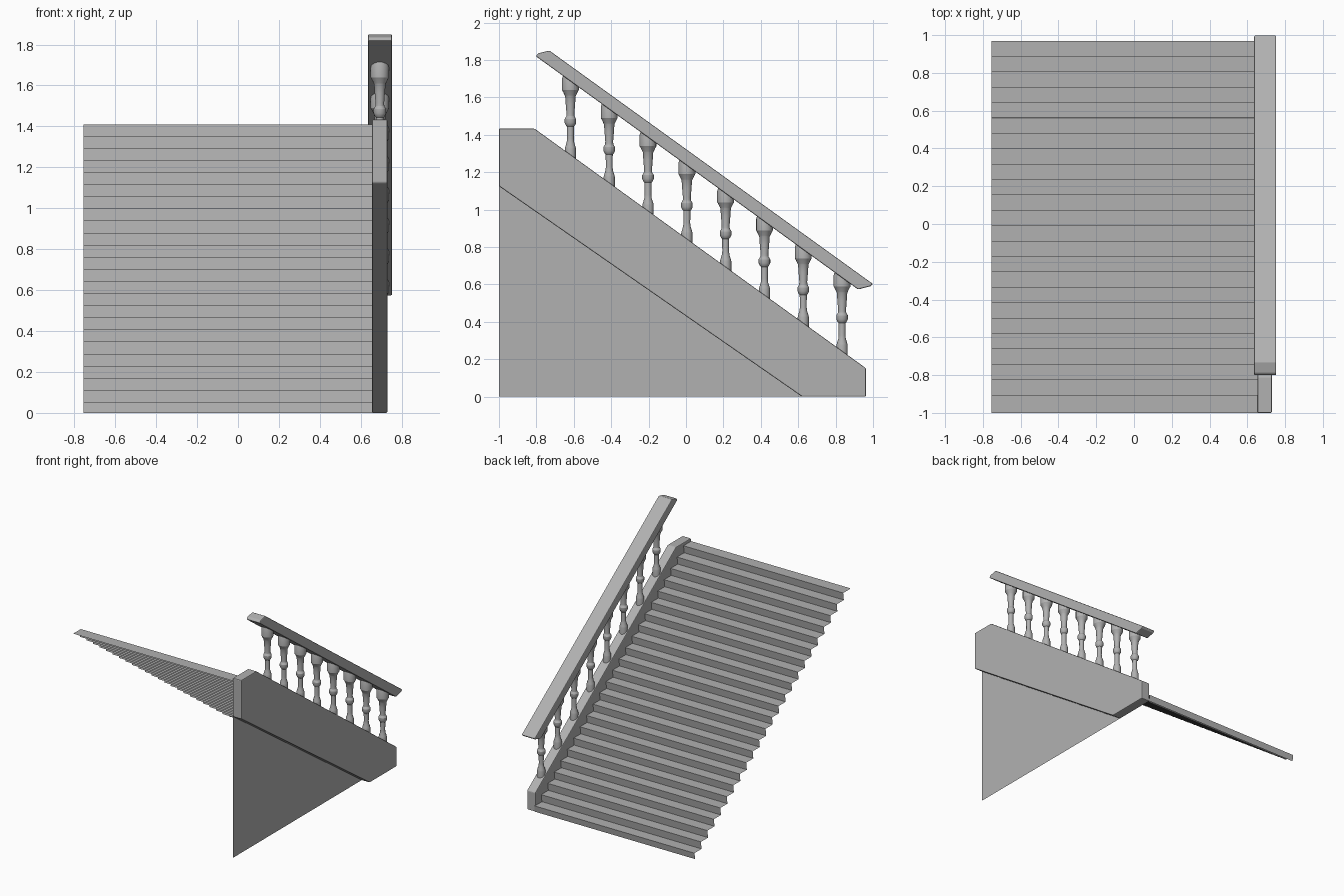
import bpy, bmesh, math

if "Cube" in bpy.data.objects:
    bpy.data.objects.remove(bpy.data.objects["Cube"])

SLOPE = 0.723          # rise over run of the whole flight
RAIL_X = 0.693         # centre line of stringer, balusters and handrail

stone = bpy.data.materials.new("dark_grey")
stone.diffuse_color = (0.44, 0.44, 0.44, 1)
stone.use_nodes = True
stone.node_tree.nodes["Principled BSDF"].inputs["Base Color"].default_value = stone.diffuse_color


def finish(name, bm):
    bmesh.ops.recalc_face_normals(bm, faces=bm.faces)
    me = bpy.data.meshes.new(name)
    bm.to_mesh(me)
    bm.free()
    me.materials.append(stone)
    ob = bpy.data.objects.new(name, me)
    bpy.context.collection.objects.link(ob)
    return ob


def prism(name, outline, x0, x1, bevel):
    """Extrude a (y, z) outline along x and soften its edges."""
    bm = bmesh.new()
    face = bm.faces.new([bm.verts.new((x0, y, z)) for y, z in outline])
    ext = bmesh.ops.extrude_face_region(bm, geom=[face])
    for v in ext["geom"]:
        if isinstance(v, bmesh.types.BMVert):
            v.co.x = x1
    ob = finish(name, bm)
    mod = ob.modifiers.new("soft_edges", "BEVEL")
    mod.width = bevel
    mod.segments = 2
    return ob


# Steps: one folded sheet, open underneath, risers leaning slightly back
path = []
for i in range(24):
    nose_y, top_z = 0.97 - 0.0815 * i, 0.05 + 0.0591 * i
    path += [(nose_y - 0.008, max(0, top_z - 0.0591)), (nose_y, top_z)]
path.append((-1.0, path[-1][1]))
bm = bmesh.new()
rows = [[bm.verts.new((x, y, z)) for x in (-0.754, 0.66)] for y, z in path]
for a, b in zip(rows, rows[1:]):
    bm.faces.new((a[0], a[1], b[1], b[0]))
finish("steps", bm)

# Sloping side stringer
prism("stringer", [(-1, 1.433), (-0.81, 1.433), (0.962, 0.152), (0.962, 0),
                   (0.62, 0), (-1, 1.125)], 0.655, 0.73, 0.006)

# Thin triangular wall panel under the stringer, flush with its inner side
bm = bmesh.new()
bm.faces.new([bm.verts.new((0.658, y, z))
              for y, z in ((-1, 0), (0.63, 0), (-1, 1.135))])
finish("side_panel", bm)

# Handrail with blunt shaped ends
prism("handrail", [(-0.803, 1.82), (-0.79, 1.836), (-0.73, 1.85), (1.0, 0.602),
                   (0.985, 0.59), (0.92, 0.573)],
      RAIL_X - 0.058, RAIL_X + 0.06, 0.006)

# Turned balusters: (radius, height above the stringer)
profile = [(0.030, -0.03), (0.030, 0.03), (0.028, 0.04), (0.020, 0.065),
           (0.018, 0.085), (0.019, 0.15), (0.024, 0.155), (0.031, 0.170),
           (0.031, 0.190), (0.022, 0.205), (0.021, 0.22), (0.025, 0.27),
           (0.028, 0.312), (0.031, 0.318), (0.040, 0.337), (0.045, 0.345),
           (0.045, 0.405), (0.037, 0.43)]
SIDES = 16
for i in range(8):
    y = -0.618 + 0.2075 * i
    base = 1.433 - SLOPE * (y + 0.81)
    bm = bmesh.new()
    rings = [[bm.verts.new((RAIL_X + r * math.cos(2 * math.pi * k / SIDES),
                            y + r * math.sin(2 * math.pi * k / SIDES), base + h))
              for k in range(SIDES)] for r, h in profile]
    for a, b in zip(rings, rings[1:]):
        for k in range(SIDES):
            n = (k + 1) % SIDES
            bm.faces.new((a[k], a[n], b[n], b[k]))
    bm.faces.new(rings[0])
    bm.faces.new(rings[-1])
    ob = finish(f"baluster_{i + 1}", bm)
    bpy.ops.object.select_all(action="DESELECT")
    ob.select_set(True)
    bpy.context.view_layer.objects.active = ob
    bpy.ops.object.shade_smooth_by_angle(angle=math.radians(26))
